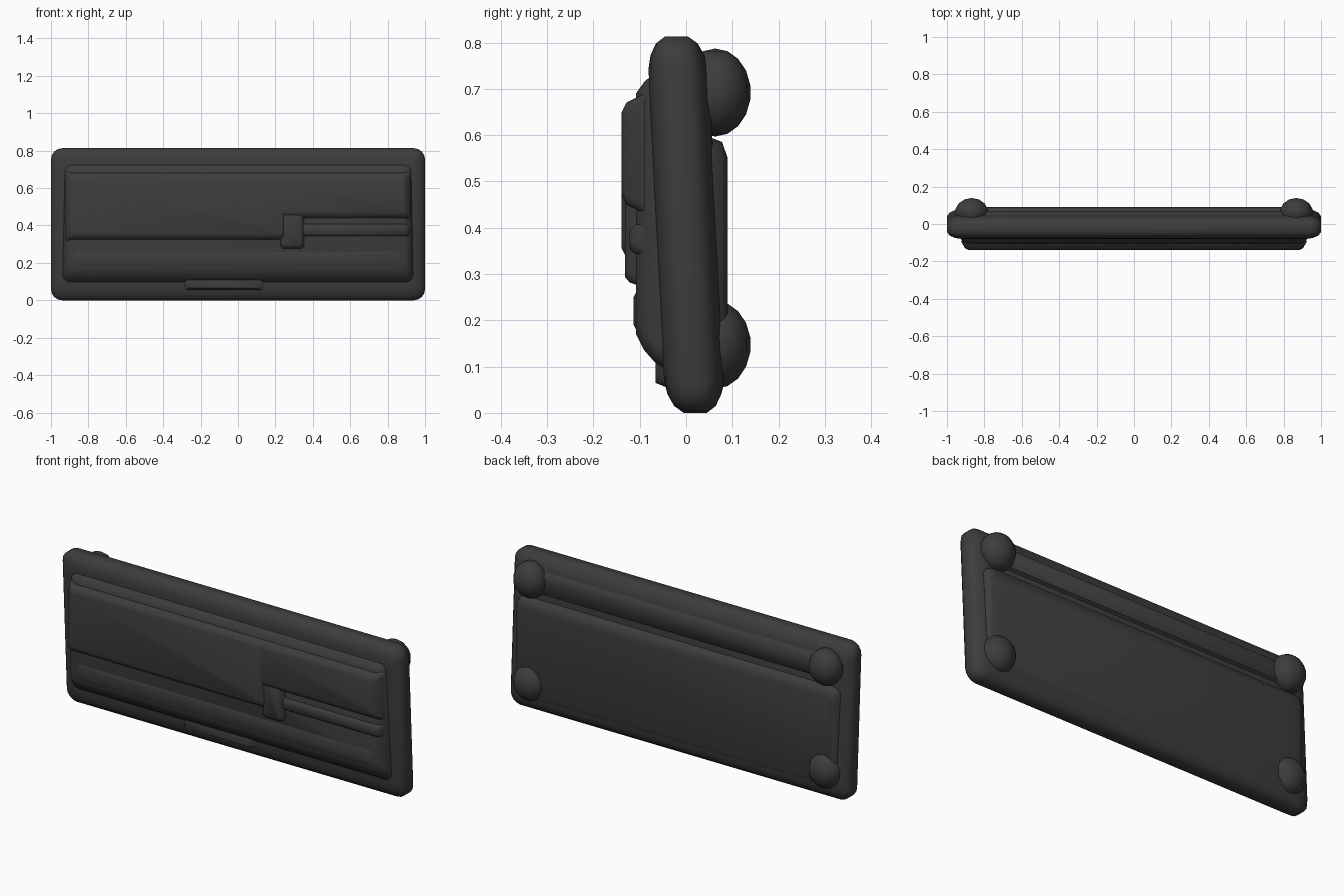
import bpy, bmesh, math

if "Cube" in bpy.data.objects:
    bpy.data.objects.remove(bpy.data.objects["Cube"])

dark = bpy.data.materials.new("dark charcoal")
dark.diffuse_color = (0.046, 0.046, 0.046, 1)
dark.use_nodes = True
dark.node_tree.nodes["Principled BSDF"].inputs["Base Color"].default_value = dark.diffuse_color


def finish(name, bm, angle=50):
    bmesh.ops.recalc_face_normals(bm, faces=bm.faces)
    me = bpy.data.meshes.new(name)
    bm.to_mesh(me)
    bm.free()
    me.materials.append(dark)
    ob = bpy.data.objects.new(name, me)
    bpy.context.collection.objects.link(ob)
    bpy.ops.object.select_all(action='DESELECT')
    ob.select_set(True)
    bpy.context.view_layer.objects.active = ob
    bpy.ops.object.shade_smooth_by_angle(angle=math.radians(angle))
    return ob


def slab(name, rings, tilt=0.0, steps=4):
    """Loft rounded rectangles (y, x0, x1, z0, z1, corner radius) along y."""
    bm = bmesh.new()
    loops = []
    for y, x0, x1, z0, z1, r in rings:
        loop = []
        corners = [(x1 - r, z1 - r), (x0 + r, z1 - r), (x0 + r, z0 + r), (x1 - r, z0 + r)]
        for q, (cx, cz) in enumerate(corners):
            for s in range(steps + 1):
                a = (q + s / steps) * math.pi / 2
                x, z = cx + r * math.cos(a), cz + r * math.sin(a)
                loop.append(bm.verts.new((x, y + tilt * (0.4 - z), z)))
        loops.append(loop)
    n = len(loops[0])
    for a, b in zip(loops, loops[1:]):
        for i in range(n):
            bm.faces.new((a[i], a[(i + 1) % n], b[(i + 1) % n], b[i]))
    bm.faces.new(loops[0])
    bm.faces.new(loops[-1])
    return finish(name, bm)


def rounded(y, inset, r=0.06):
    return (y, -1 + inset, 1 - inset, inset, 0.813 - inset, r)


# Main case with a soft rounded rim, leaning slightly
slab("case", [rounded(-0.064, 0.07), rounded(-0.058, 0.04), rounded(-0.045, 0.015),
              rounded(-0.025, 0.0), rounded(0.025, 0.0), rounded(0.045, 0.015),
              rounded(0.058, 0.04), rounded(0.066, 0.065)], tilt=0.05)

# Back plate and the raised strip above it
slab("back_plate", [(0.04, -0.95, 0.95, 0.05, 0.6, 0.04), (0.078, -0.94, 0.94, 0.06, 0.585, 0.04),
                    (0.09, -0.92, 0.92, 0.09, 0.55, 0.04)])
slab("back_strip", [(0.03, -0.93, 0.93, 0.61, 0.76, 0.03), (0.068, -0.91, 0.91, 0.635, 0.73, 0.03)])

# Front key tray
slab("key_tray", [(-0.03, -0.945, 0.945, 0.085, 0.755, 0.04), (-0.068, -0.93, 0.93, 0.11, 0.735, 0.04),
                  (-0.09, -0.92, 0.92, 0.135, 0.715, 0.04), (-0.108, -0.895, 0.895, 0.17, 0.69, 0.04)])


def block(name, x0, x1, z0, z1, y, slope=0.015):
    """Raised key area with sloped, softened sides."""
    s = slope
    slab(name, [(-0.09, x0, x1, z0, z1, 0.02),
                (y + 0.01, x0 + s, x1 - s, z0 + s, z1 - s, 0.02),
                (y, x0 + 2 * s, x1 - 2 * s, z0 + 2 * s, z1 - 2 * s, 0.02)])


# Raised key areas
block("main_keys", -0.925, 0.27, 0.315, 0.69, -0.139, 0.02)
block("right_keys", 0.16, 0.925, 0.43, 0.69, -0.139, 0.02)
block("divider_post", 0.22, 0.36, 0.27, 0.52, -0.132, 0.012)
block("arrow_row", 0.32, 0.92, 0.335, 0.415, -0.122, 0.01)
block("lower_row", -0.9, 0.9, 0.15, 0.29, -0.113, 0.02)

# Small lip below the tray
slab("front_lip", [(-0.03, -0.3, 0.16, 0.05, 0.14, 0.02), (-0.066, -0.27, 0.12, 0.065, 0.125, 0.02)])

# Four rounded feet on the back
for side, x in (("left", -0.868), ("right", 0.868)):
    for level, z in (("lower", 0.147), ("upper", 0.692)):
        bm = bmesh.new()
        bmesh.ops.create_uvsphere(bm, u_segments=14, v_segments=9, radius=1)
        for v in bm.verts:
            v.co = (x + v.co.x * 0.09, 0.063 + v.co.y * 0.077, z + v.co.z * 0.095)
        finish(f"{level}_{side}_foot", bm)
